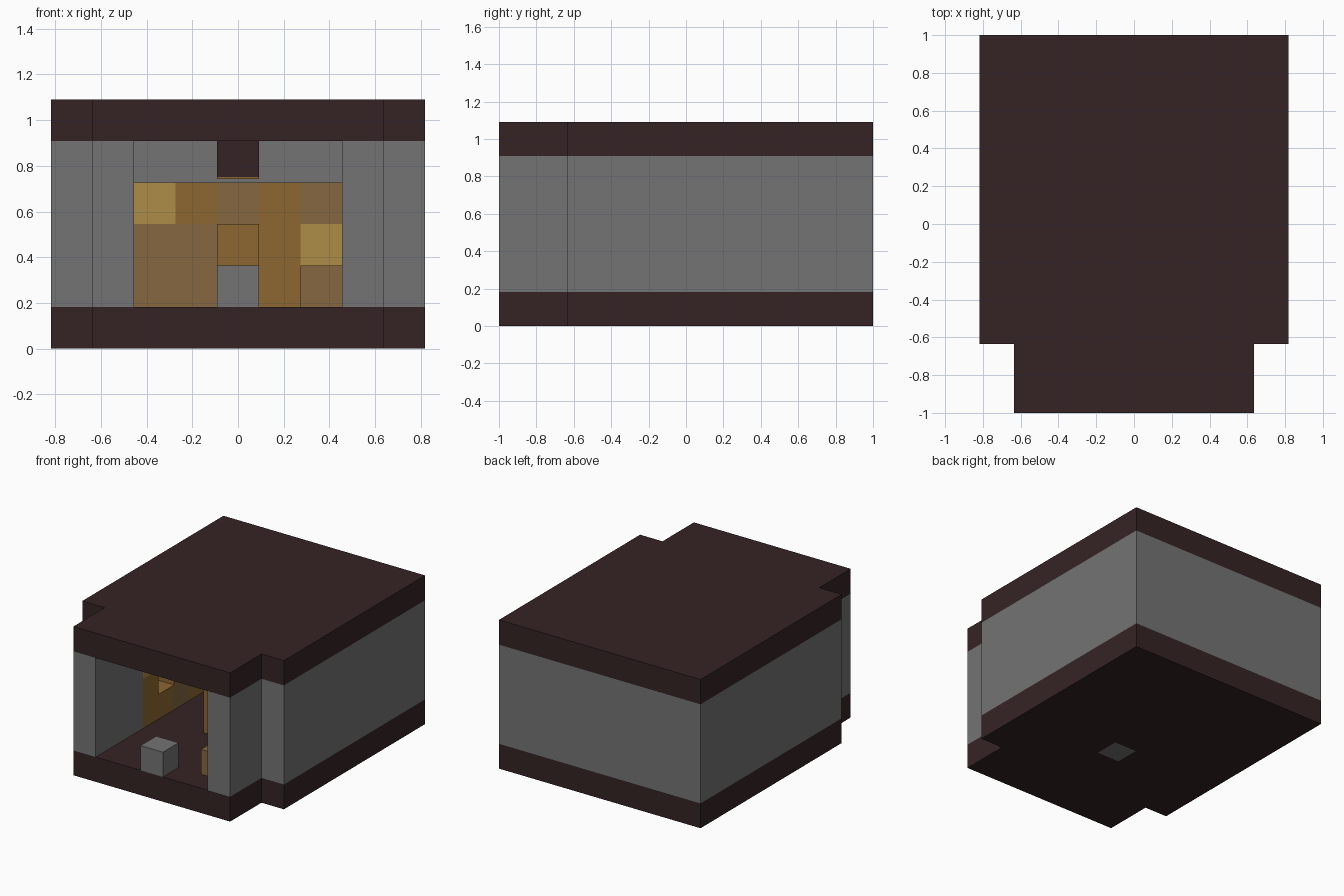
import bpy, bmesh, random
from mathutils import Vector

random.seed(4)
U = 2 / 11  # edge length of one building block

if "Cube" in bpy.data.objects:
    bpy.data.objects.remove(bpy.data.objects["Cube"])


def material(name, rgb):
    m = bpy.data.materials.new(name)
    m.use_nodes = True
    m.diffuse_color = (*rgb, 1)
    m.node_tree.nodes["Principled BSDF"].inputs["Base Color"].default_value = (*rgb, 1)
    return m


GRAY, DARK, LIGHT, AMBER, BROWN = range(5)
MATERIALS = [
    material("stone gray", (0.174, 0.174, 0.174)),
    material("dark timber", (0.036, 0.017, 0.018)),
    material("light gold", (0.423, 0.262, 0.063)),
    material("amber wood", (0.266, 0.136, 0.031)),
    material("dull brown wood", (0.235, 0.136, 0.051)),
]
DIRECTIONS = [Vector(d) for d in
              ((1, 0, 0), (-1, 0, 0), (0, 1, 0), (0, -1, 0), (0, 0, 1), (0, 0, -1))]


def blocks(name, cells, colour):
    """One shell around a set of grid cells; colour is an index or a rule per cell."""
    cells = set(cells)
    bm = bmesh.new()
    for cell in sorted(cells):
        c = Vector(cell)
        for d in DIRECTIONS:
            if tuple(int(v) for v in c + d) in cells:
                continue
            a = Vector((d.y, d.z, d.x))
            b = d.cross(a)
            centre = c + d / 2
            verts = [bm.verts.new(centre + (a * s + b * t) / 2)
                     for s, t in ((-1, -1), (1, -1), (1, 1), (-1, 1))]
            face = bm.faces.new(verts)
            face.material_index = colour(cell) if callable(colour) else colour
    bmesh.ops.remove_doubles(bm, verts=bm.verts, dist=0.001)
    bmesh.ops.dissolve_limit(bm, angle_limit=0.01, verts=bm.verts, edges=bm.edges,
                             delimit={'MATERIAL'})
    # Grid to model space: x is centred, y counts from the front, z from the ground
    for v in bm.verts:
        v.co = Vector((v.co.x * U, (v.co.y - 5) * U, (v.co.z + 0.5) * U))
    mesh = bpy.data.meshes.new(name)
    bm.to_mesh(mesh)
    bm.free()
    for m in MATERIALS:
        mesh.materials.append(m)
    obj = bpy.data.objects.new(name, mesh)
    bpy.context.collection.objects.link(obj)
    return obj


def slab(z):
    return [(x, y, z) for x in range(-4, 5) for y in range(11) if y > 1 or abs(x) < 4]


# Floor with one stone set in it, and roof
blocks("floor", slab(0), lambda c: GRAY if c[:2] == (0, 4) else DARK)
blocks("roof", slab(5), DARK)

# Stone walls: back, sides, and the narrower porch with its open front
plan = {(x, 10) for x in range(-4, 5)}
for s in (-1, 1):
    plan |= {(4 * s, y) for y in range(2, 11)}
    plan |= {(3 * s, y) for y in range(3)}
blocks("walls", [(x, y, z) for x, y in plan for z in range(1, 5)], GRAY)

# Shelves along the back, three rows from bottom to top
ROWS = {1: (BROWN, BROWN, BROWN, AMBER, BROWN),
        2: (BROWN, BROWN, BROWN, AMBER, LIGHT),
        3: (LIGHT, AMBER, BROWN, AMBER, BROWN)}
blocks("back_shelves", [(x, 9, z) for x in range(-2, 3) for z in ROWS],
       lambda c: ROWS[c[2]][c[0] + 2])


# Shelves along both sides, with one empty gap
def shelf_colour(cell):
    if cell == (-3, 3, 3):
        return LIGHT
    return random.choice((AMBER, AMBER, BROWN))


for name, x in (("right_shelves", -3), ("left_shelves", 3)):
    cells = [(x, y, z) for y in range(3, 10) for z in ROWS]
    blocks(name, [c for c in cells if c != (-3, 4, 2)], shelf_colour)

# Furniture: entrance stone, crate, central stand and hanging lamp
blocks("entrance_stone", [(0, 0, 1)], GRAY)
blocks("crate", [(2, 1, 1)], BROWN)
blocks("central_stand", [(0, 4, 1), (0, 4, 2)], AMBER)
lamp = blocks("hanging_lamp", [(0, 4, 4)], DARK)
for v in lamp.data.vertices:
    v.co.z = max(v.co.z, 0.75)
trim = blocks("lamp_trim", [(0, 4, 4)], AMBER)
for v in trim.data.vertices:
    v.co.z = 0.75 if v.co.z > 0.8 else 0.742
